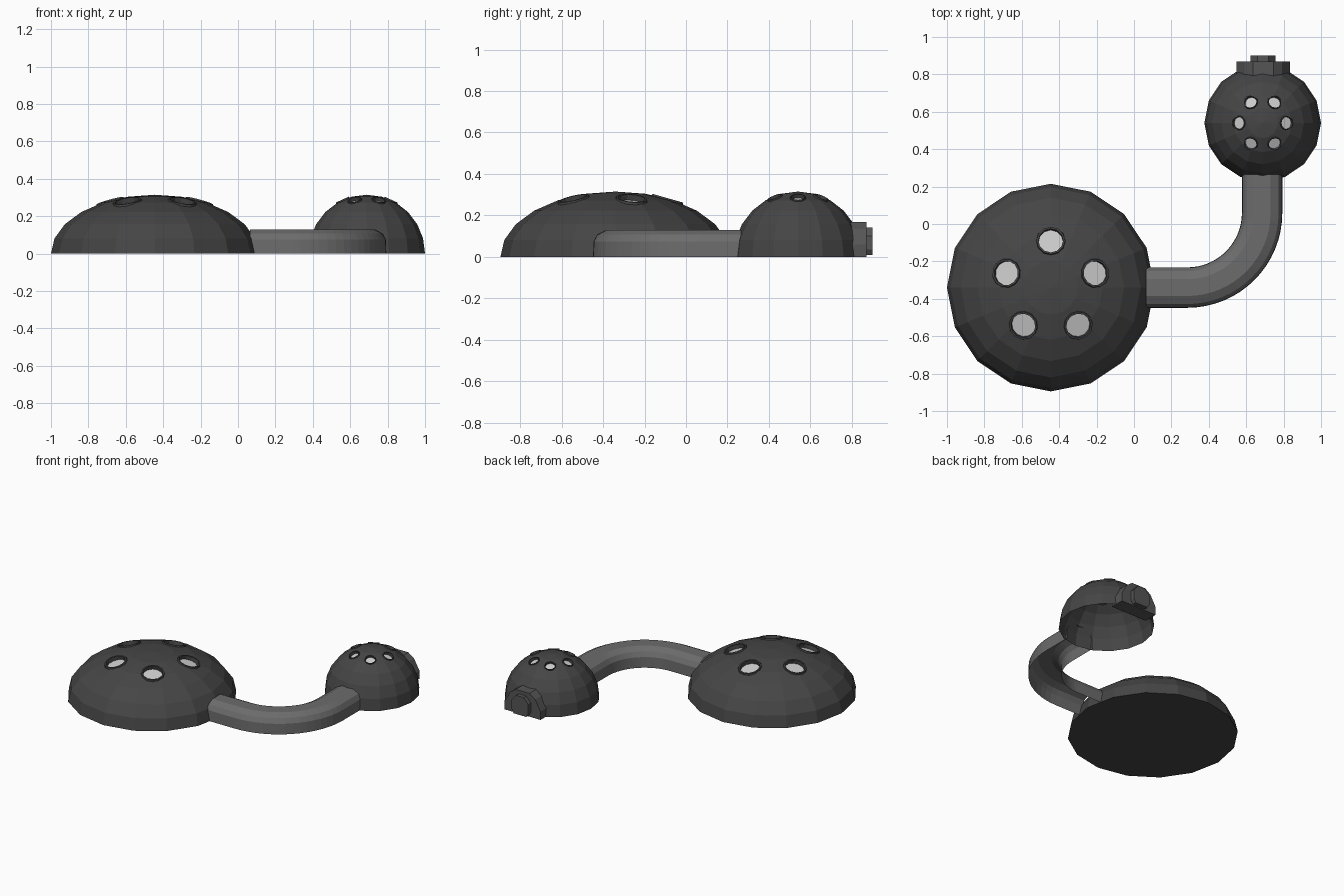
import bpy, bmesh, math
from mathutils import Vector, Matrix

if "Cube" in bpy.data.objects:
    bpy.data.objects.remove(bpy.data.objects["Cube"])


def material(name, v):
    m = bpy.data.materials.new(name)
    m.diffuse_color = (v, v, v, 1)
    m.use_nodes = True
    m.node_tree.nodes["Principled BSDF"].inputs["Base Color"].default_value = m.diffuse_color
    return m


DARK = material("dark_grey", 0.06)
MID = material("mid_grey", 0.09)
PIPE = material("pipe_grey", 0.15)
LIGHT = material("light_grey", 0.75)


def make(name, bm, *mats):
    me = bpy.data.meshes.new(name)
    bm.to_mesh(me)
    bm.free()
    ob = bpy.data.objects.new(name, me)
    bpy.context.collection.objects.link(ob)
    for m in mats:
        me.materials.append(m)
    return ob


def skin(bm, loops, closed=True):
    """Bridge successive vertex loops with quads."""
    n = len(loops[0])
    for a, b in zip(loops, loops[1:]):
        for i in range(n if closed else n - 1):
            j = (i + 1) % n
            bm.faces.new((a[i], a[j], b[j], b[i]))


def revolve(bm, profile, mat, sides):
    """Turn (radius, height) points round the z axis of mat."""
    loops = []
    for r, h in profile:
        loops.append([bm.verts.new(mat @ Vector((r * math.cos(t), r * math.sin(t), h)))
                      for t in (2 * math.pi * i / sides for i in range(sides))])
    skin(bm, loops)
    return loops


def dome(name, cx, cy, rad, height, count, ring, start, hole, depth, open_base):
    # Faceted half ellipsoid
    bm = bmesh.new()
    rings = 6
    prof = [(rad * math.cos(a), height * math.sin(a))
            for a in (math.pi / 2 * i / rings for i in range(rings))]
    loops = revolve(bm, prof, Matrix.Translation((cx, cy, 0)), 16)
    top = bm.verts.new((cx, cy, height))
    for i in range(16):
        bm.faces.new((loops[-1][i], loops[-1][(i + 1) % 16], top))
    bm.faces.new(loops[0][::-1])
    body = make(name, bm, DARK)

    # Rimmed windows, each square to the dome surface, and their cutters
    rims, cut = bmesh.new(), bmesh.new()
    z = height * math.sqrt(1 - (ring / rad) ** 2)
    for k in range(count):
        t = start + 2 * math.pi * k / count
        out = Vector((math.cos(t), math.sin(t), 0))
        normal = (out * ring / rad ** 2 + Vector((0, 0, z / height ** 2))).normalized()
        pos = Vector((cx, cy, z - 0.004)) + out * ring
        mat = Matrix.Translation(pos) @ normal.to_track_quat('Z', 'Y').to_matrix().to_4x4()
        lp = revolve(rims, [(hole * 1.22, -0.01), (hole * 1.15, 0.006),
                            (hole, 0.006), (hole, -depth)], mat, 12)
        rims.faces.new(lp[-1]).material_index = 1
        lp = revolve(cut, [(hole * 1.08, -depth - 0.004), (hole * 1.08, 0.06)], mat, 12)
        cut.faces.new(lp[0][::-1])
        cut.faces.new(lp[1])
    make(name + "_windows", rims, DARK, LIGHT)
    cutter = make(name + "_cutter", cut, DARK)
    mod = body.modifiers.new("holes", 'BOOLEAN')
    mod.operation, mod.object, mod.solver = 'DIFFERENCE', cutter, 'EXACT'
    dg = bpy.context.evaluated_depsgraph_get()
    cut_mesh = bpy.data.meshes.new_from_object(body.evaluated_get(dg))
    body.modifiers.clear()
    body.data = cut_mesh
    bpy.data.objects.remove(cutter)
    if open_base:
        bm = bmesh.new()
        bm.from_mesh(cut_mesh)
        base = [f for f in bm.faces if all(v.co.z < 1e-4 for v in f.verts)]
        bmesh.ops.delete(bm, geom=base, context='FACES')
        bm.to_mesh(cut_mesh)
        bm.free()


dome("large_dome", -0.445, -0.34, 0.555, 0.315, 5, 0.25, math.pi / 2, 0.066, 0.022, False)
dome("small_dome", 0.688, 0.54, 0.312, 0.315, 6, 0.128, 0, 0.033, 0.014, True)

# Curved passage joining the domes: arched section swept along a bend
section = [(-0.108, 0), (-0.106, 0.075), (-0.088, 0.108), (-0.045, 0.13),
           (0.045, 0.13), (0.088, 0.108), (0.106, 0.075), (0.108, 0)]
path = [(0.065, -0.34, 0.0)]
for i in range(17):
    a = math.pi / 2 * i / 16
    path.append((0.285 + 0.4 * math.sin(a), 0.06 - 0.4 * math.cos(a), a))
path.append((0.685, 0.265, math.pi / 2))
bm = bmesh.new()
loops = [[bm.verts.new((x - s * math.sin(a), y + s * math.cos(a), h)) for s, h in section]
         for x, y, a in path]
skin(bm, loops, closed=False)
bmesh.ops.recalc_face_normals(bm, faces=bm.faces[:])
make("passage", bm, PIPE)


# Entrance collar and door on the back of the small dome
def prism(name, pts, y0, y1, mat):
    bm = bmesh.new()
    loops = [[bm.verts.new((0.69 + x, y, z)) for x, z in pts] for y in (y0, y1)]
    skin(bm, loops)
    bm.faces.new(loops[0])
    bm.faces.new(loops[1])
    bmesh.ops.recalc_face_normals(bm, faces=bm.faces[:])
    make(name, bm, mat)


def mirrored(half):
    return half + [(-x, z) for x, z in reversed(half)]


prism("entrance_collar", mirrored([(0.143, 0), (0.143, 0.06), (0.1, 0.135), (0.055, 0.167)]),
      0.77, 0.87, MID)
prism("entrance_door", mirrored([(0.05, 0.008), (0.066, 0.035), (0.066, 0.1), (0.03, 0.142)]),
      0.86, 0.9, MID)
